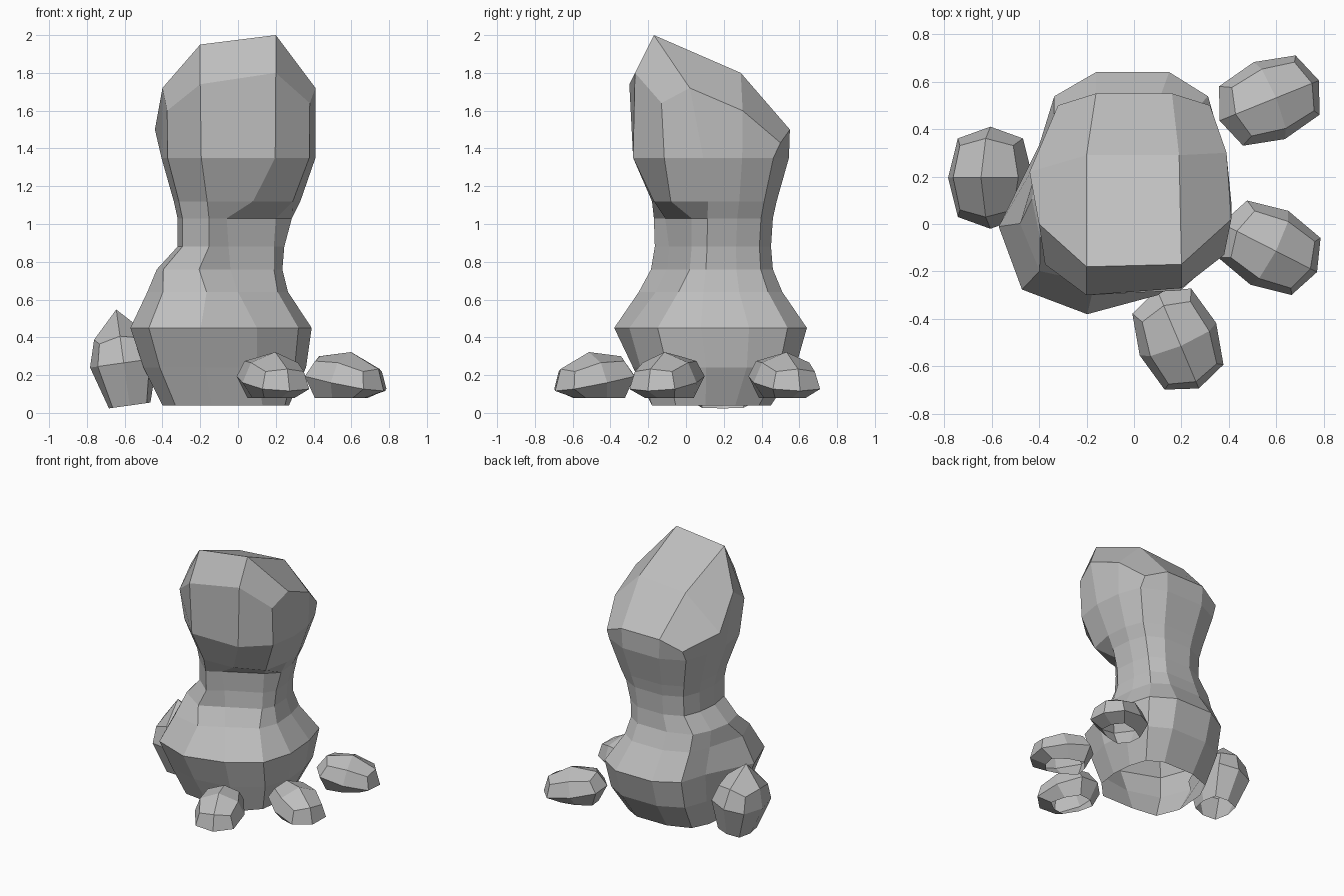
import bpy, bmesh
from math import radians
from mathutils import Matrix, Vector

if "Cube" in bpy.data.objects:
    bpy.data.objects.remove(bpy.data.objects["Cube"], do_unlink=True)

stone = bpy.data.materials.new("stone grey")
stone.use_nodes = True
stone.diffuse_color = (0.52, 0.52, 0.52, 1)
stone.node_tree.nodes["Principled BSDF"].inputs["Base Color"].default_value = (0.52, 0.52, 0.52, 1)


def finish(bm, name):
    mesh = bpy.data.meshes.new(name)
    bm.to_mesh(mesh)
    bm.free()
    mesh.materials.append(stone)
    obj = bpy.data.objects.new(name, mesh)
    bpy.context.collection.objects.link(obj)
    return obj


# Half cross-section, front to back: (side fraction, depth fraction)
HALF = [(.48, -1), (.92, -.6), (1, -.1), (.95, .4), (.8, .8), (.38, 1)]
SECTION = HALF + [(-u, v) for u, v in reversed(HALF)]

# Column rings: height, left edge, right edge, front edge, back edge
RINGS = [
    (1.35, .405, .41, -.28, .545),
    (1.12, .34, .33, -.18, .48),
    (1.03, .32, .285, -.17, .46),
    (.88, .32, .245, -.165, .45),
    (.76, .43, .235, -.185, .46),
    (.64, .48, .265, -.25, .51),
    (.45, .57, .39, -.38, .64),
    (.24, .50, .36, -.28, .58),
    (.04, .40, .27, -.18, .45),
]

# Recess below the brow: ring height -> first two front points
RECESS = {1.12: (.08, -.17, .29, -.08), 1.03: (-.06, -.11, .2, .03),
          .88: (-.05, -.09, .19, .03), .76: (-.04, -.1, .19, .02),
          .64: (0, -.16, .21, -.04), .45: (.1, -.3, .32, -.15),
          .24: (.1, -.24, .3, -.1)}

# Slanted brow ring, in the same order as SECTION
BROW = [(.2, -.27, 1.8), (.38, -.13, 1.64), (.41, .02, 1.72), (.39, .3, 1.6),
        (.32, .5, 1.43), (.16, .55, 1.5), (-.16, .55, 1.5), (-.32, .5, 1.43),
        (-.44, .22, 1.5), (-.4, 0, 1.72), (-.375, -.17, 1.6), (-.2, -.3, 1.74)]


def ring_points(z, left, right, front, back):
    mid, depth = (front + back) / 2, (back - front) / 2
    points = []
    for u, v in SECTION:
        # the bulge on one side fades toward the back
        width = right if u > 0 else (left if v < 0 else min(left, .42))
        points.append(Vector((u * width, mid + v * depth, z)))
    if z < .7:  # the bulge leans forward
        points[9].y -= .09
        points[10].y -= .1
        points[10].x *= .9
        points[11].x *= .72
    if z in RECESS:
        ax, ay, bx, by = RECESS[z]
        points[0], points[1] = Vector((ax, ay, z)), Vector((bx, by, z))
    return points


def build_column():
    bm = bmesh.new()
    loops = [[bm.verts.new(p) for p in BROW]]
    loops += [[bm.verts.new(p) for p in ring_points(*r)] for r in RINGS]
    n = len(SECTION)
    # wall, left open underneath
    for upper, lower in zip(loops, loops[1:]):
        for i in range(n):
            j = (i + 1) % n
            bm.faces.new((upper[i], upper[j], lower[j], lower[i]))
    # sloping crown
    b = loops[0]
    fr, fl = bm.verts.new((.2, -.17, 2)), bm.verts.new((-.2, -.18, 1.95))
    br, bl = bm.verts.new((.19, .29, 1.8)), bm.verts.new((-.2, .29, 1.77))
    for face in ((b[0], b[11], fl, fr), (fr, fl, bl, br), (br, bl, b[6], b[5]),
                 (fr, b[0], b[1], b[2]), (fr, b[2], b[3], br), (br, b[3], b[4], b[5]),
                 (fl, b[11], b[10], b[9]), (fl, b[9], b[8], bl), (bl, b[8], b[7], b[6])):
        bm.faces.new(face)
    bmesh.ops.recalc_face_normals(bm, faces=bm.faces[:])
    return finish(bm, "column")


def build_rock(name, centre, half, turn, tilt, floor, shoulder):
    """Rounded block, open and flat underneath."""
    bm = bmesh.new()
    bmesh.ops.create_cube(bm, size=2)
    bmesh.ops.subdivide_edges(bm, edges=bm.edges[:], cuts=1, use_grid_fill=True)
    for v in bm.verts:
        v.co *= {1: 1, 2: .77, 3: .63}[sum(abs(c) > .5 for c in v.co)]
        if .3 < v.co.z < .9:
            v.co.z *= shoulder
        elif -.9 < v.co.z < -.3:
            v.co = (v.co.x * .8, v.co.y * .8, -.8)
    under = [v for v in bm.verts if v.co.z < -.9]
    bmesh.ops.delete(bm, geom=under, context='VERTS')
    bm.transform(Matrix.Translation(centre) @ Matrix.Rotation(radians(turn), 4, 'Z')
                 @ Matrix.Rotation(radians(tilt), 4, 'Y') @ Matrix.Diagonal((*half, 1)))
    for v in bm.verts:
        v.co.z = max(v.co.z, floor)
    return finish(bm, name)


build_column()

# Three small rocks around the foot, and one tall rock leaning on the side
SMALL = (.23, .175, .165)
for name, x, y, turn in (("front_rock", .185, -.485, -67), ("left_rock", .57, -.1, -27),
                         ("back_left_rock", .57, .52, 22)):
    build_rock(name, (x, y, .16), SMALL, turn, 11, .08, .85)
build_rock("tall_rock", (-.605, .195, .265), (.18, .215, .285), 0, -8, 0, .65)
